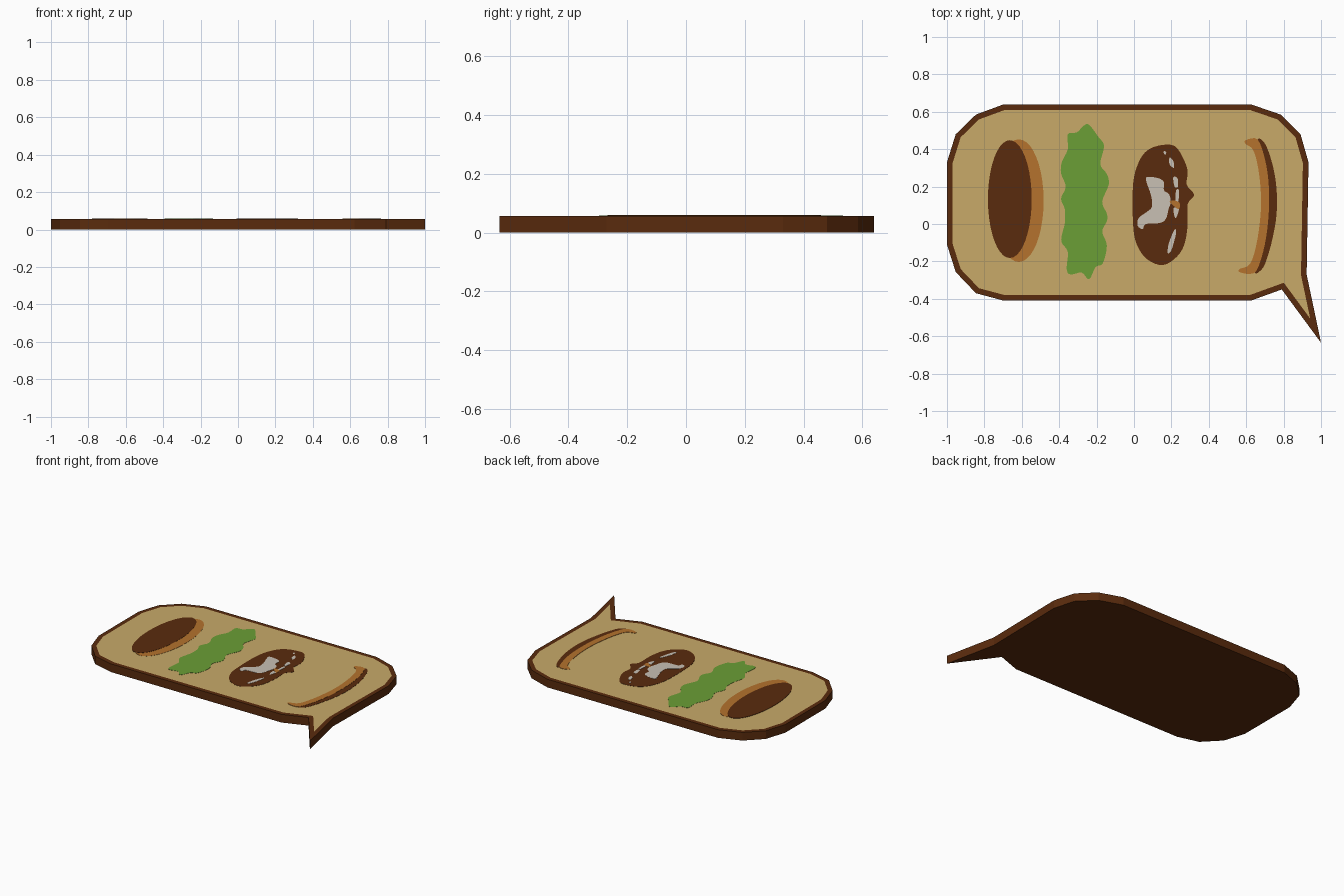
import bpy, bmesh, math
from mathutils import Vector
from mathutils.geometry import interpolate_bezier

if "Cube" in bpy.data.objects:
    bpy.data.objects.remove(bpy.data.objects["Cube"])

BASE = 0.057     # board thickness; painted plates lie just above it
LAYER = 0.0012   # height step between stacked plates


def srgb(h):
    vals = [int(h[i:i + 2], 16) / 255 for i in (0, 2, 4)]
    return tuple(v / 12.92 if v <= 0.04045 else ((v + 0.055) / 1.055) ** 2.4 for v in vals) + (1,)


def material(name, h):
    m = bpy.data.materials.new(name)
    m.diffuse_color = srgb(h)
    m.use_nodes = True
    m.node_tree.nodes["Principled BSDF"].inputs["Base Color"].default_value = m.diffuse_color
    return m


BROWN = material("dark brown", "5A2B0D")
TAN = material("tan", "C8AA69")
GREEN = material("lettuce green", "6B9F36")
ORANGE = material("crust orange", "B5722D")
GREY = material("pale grey", "C8C0B4")


def smooth(pts, steps=4):
    """Closed smooth curve through the points."""
    p = [Vector((x, y, 0)) for x, y in pts]
    n, out = len(p), []
    for i in range(n):
        a, b, c, d = p[i - 1], p[i], p[(i + 1) % n], p[(i + 2) % n]
        out += interpolate_bezier(b, b + (c - a) / 6, c - (d - b) / 6, c, steps + 1)[:-1]
    return [(v.x, v.y) for v in out]


def ellipse(cx, cy, rx, ry, n=40):
    return [(cx + rx * math.cos(2 * math.pi * i / n), cy + ry * math.sin(2 * math.pi * i / n)) for i in range(n)]


def slab(name, pts, z0, z1, mats, border=0):
    """Extrude an outline; with a border, the inset top face takes the second material."""
    bm = bmesh.new()
    face = bm.faces.new([bm.verts.new((x, y, z0)) for x, y in pts])
    new = bmesh.ops.extrude_face_region(bm, geom=[face], use_keep_orig=True)["geom"]
    for v in new:
        if isinstance(v, bmesh.types.BMVert):
            v.co.z = z1
    bmesh.ops.recalc_face_normals(bm, faces=bm.faces)
    if border:
        top = max(bm.faces, key=lambda f: f.calc_center_median().z)
        bmesh.ops.inset_region(bm, faces=[top], thickness=border, use_even_offset=True)
        top.material_index = 1
    me = bpy.data.meshes.new(name)
    bm.to_mesh(me)
    bm.free()
    for m in mats:
        me.materials.append(m)
    ob = bpy.data.objects.new(name, me)
    bpy.context.collection.objects.link(ob)
    return ob


def plate(name, pts, mat, layer=1):
    return slab(name, pts, BASE - 0.001, BASE + LAYER * layer, [mat])


# Speech-bubble board with a dark rim
slab("bubble_board", [
    (-0.696, 0.64), (-0.845, 0.585), (-0.953, 0.48), (-1, 0.33), (-1, -0.11),
    (-0.953, -0.257), (-0.845, -0.37), (-0.696, -0.41), (0.624, -0.41),
    (0.79, -0.35), (1, -0.635), (0.923, -0.27), (0.933, 0.33), (0.89, 0.48),
    (0.784, 0.585), (0.624, 0.64)], 0, BASE, [BROWN, TAN], 0.03)

# Left bun: orange crust peeking out behind a dark disc
plate("left_bun_crust", ellipse(-0.616, 0.125, 0.133, 0.328), ORANGE, 1)
plate("left_bun_face", ellipse(-0.664, 0.133, 0.117, 0.315), BROWN, 2)

# Wavy lettuce leaf
plate("lettuce", smooth([
    (-.24, .53), (-.19, .465), (-.16, .417), (-.18, .32), (-.145, .267), (-.135, .21),
    (-.17, .12), (-.145, .055), (-.145, .015), (-.17, -.04), (-.145, -.115), (-.167, -.21),
    (-.205, -.23), (-.24, -.295), (-.28, -.26), (-.34, -.27), (-.36, -.24), (-.354, -.15),
    (-.386, -.1), (-.386, -.06), (-.37, .005), (-.37, .08), (-.39, .135), (-.365, .2),
    (-.39, .27), (-.386, .33), (-.354, .4), (-.354, .48), (-.305, .49), (-.27, .525)]), GREEN)

# Patty with its highlights
plate("patty", smooth([
    (.148, .422), (.217, .417), (.26, .358), (.287, .283), (.282, .21), (.322, .155),
    (.287, .107), (.287, 0), (.27, -.107), (.228, -.176), (.153, -.22), (.068, -.187),
    (.014, -.107), (-.005, 0), (-.005, .214), (.025, .33), (.073, .395)]), BROWN)
plate("patty_highlight", smooth([
    (.068, .25), (.127, .246), (.16, .224), (.16, .18), (.187, .16), (.196, .118),
    (.185, .08), (.17, .027), (.137, .005), (.063, 0), (.047, -.027), (.02, -.01),
    (.025, .032), (.068, .064), (.095, .09), (.095, .134), (.084, .176), (.068, .22)]), GREY, 2)
flecks = [
    [(.16, .39), (.172, .385), (.17, .372), (.16, .376)],
    [(.19, .355), (.211, .335), (.213, .3), (.19, .32)],
    [(.21, .25), (.233, .245), (.235, .2), (.217, .2)],
    [(.225, .18), (.24, .18), (.237, .12), (.222, .12)],
    [(.21, .085), (.24, .08), (.222, .03)],
    [(.217, -.03), (.225, -.05), (.2, -.14), (.18, -.155), (.187, -.1)]]
for i, pts in enumerate(flecks):
    plate(f"patty_fleck_{i + 1}", smooth(pts), GREY, 2)
plate("patty_crumb", smooth([(.19, .12), (.22, .125), (.245, .11), (.24, .08), (.215, .095)]), ORANGE, 2.4)

# Right bun: dark crescent behind an orange crescent
plate("right_bun_shade", smooth([
    (.66, .448), (.70, .43), (.74, .32), (.762, .19), (.762, .05), (.74, -.08),
    (.71, -.187), (.685, -.24), (.645, -.257), (.68, -.1), (.70, .1), (.685, .3)]), BROWN)
plate("right_bun_crust", smooth([
    (.597, .448), (.66, .452), (.70, .347), (.72, .214), (.72, .053), (.70, -.107),
    (.66, -.24), (.62, -.267), (.565, -.257), (.565, -.24), (.62, -.214), (.655, -.107),
    (.677, .053), (.677, .187), (.66, .32), (.634, .4), (.597, .427)]), ORANGE, 2)
